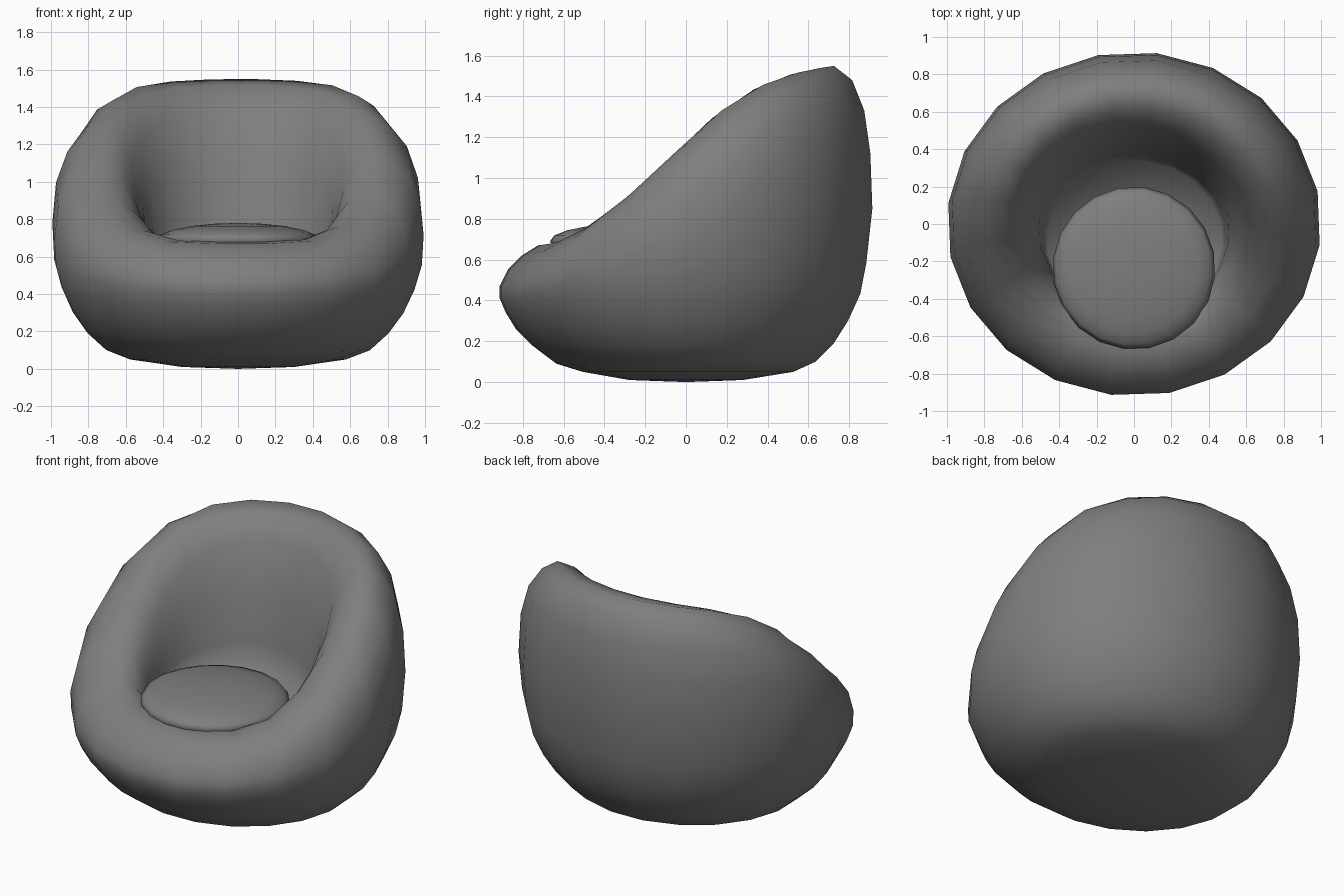
import bpy, bmesh
from math import sin, cos, radians, tau

cube = bpy.data.objects.get("Cube")
if cube:
    bpy.data.objects.remove(cube, do_unlink=True)

SIDES = 20
TURN = radians(11)

fabric = bpy.data.materials.new("grey fabric")
fabric.use_nodes = True
fabric.diffuse_color = (0.21, 0.21, 0.21, 1)
fabric.node_tree.nodes["Principled BSDF"].inputs["Base Color"].default_value = fabric.diffuse_color


def ring_points(half_width, front_y, back_y, front_z, side_z, back_z):
    """Oval ring whose height sweeps from the front, over the sides, to the back."""
    middle, depth = (front_y + back_y) / 2, (back_y - front_y) / 2
    rise = (back_z - front_z) / 2
    bow = (back_z + front_z) / 2 - side_z
    points = []
    for i in range(SIDES):
        angle = TURN + tau * i / SIDES
        s = sin(angle)
        # The arms drop steeply towards a low, level front
        sweep = (0.47 * s - 0.33 * s * s) * (1 - s * s)
        z = side_z + rise * (s + sweep) + bow * s * s
        points.append((half_width * cos(angle), middle + depth * s, z))
    return points


def loft(name, rings, start, end):
    """Skin a stack of rings and close both ends with a fan around a centre point."""
    bm = bmesh.new()
    loops = [[bm.verts.new(p) for p in ring_points(*r)] for r in rings]
    first, last = bm.verts.new(start), bm.verts.new(end)
    for i in range(SIDES):
        j = (i + 1) % SIDES
        bm.faces.new((first, loops[0][j], loops[0][i]))
        bm.faces.new((last, loops[-1][i], loops[-1][j]))
        for low, high in zip(loops, loops[1:]):
            bm.faces.new((low[i], low[j], high[j], high[i]))
    bmesh.ops.recalc_face_normals(bm, faces=bm.faces)
    for face in bm.faces:
        face.smooth = True
    mesh = bpy.data.meshes.new(name)
    bm.to_mesh(mesh)
    bm.free()
    mesh.materials.append(fabric)
    obj = bpy.data.objects.new(name, mesh)
    bpy.context.collection.objects.link(obj)
    return obj


# Padded shell: underside, outer wall, rolled rim, then the inner wall
# (half width, front y, back y, front z, side z, back z)
shell_rings = [
    (.30, -.28, .28, .01, .01, .01),
    (.58, -.51, .53, .05, .05, .05),
    (.71, -.64, .64, .09, .1, .1),
    (.81, -.76, .73, .18, .19, .19),
    (.89, -.84, .8, .26, .3, .3),
    (.95, -.89, .86, .34, .43, .43),
    (.99, -.92, .89, .41, .57, .58),
    (1.0, -.92, .92, .47, .75, .85),
    (.98, -.88, .91, .55, .95, 1.12),
    (.92, -.81, .88, .62, 1.1, 1.33),
    (.83, -.73, .82, .67, 1.19, 1.48),
    (.74, -.64, .73, .68, 1.22, 1.55),
    (.65, -.57, .62, .67, 1.18, 1.52),
    (.57, -.53, .52, .63, 1.03, 1.4),
    (.51, -.5, .43, .57, .83, 1.1),
    (.49, -.5, .37, .52, .64, .8),
    (.47, -.5, .34, .5, .52, .55),
]
loft("chair_shell", shell_rings, (0, 0, 0), (0, -.1, .5))

# Domed seat cushion: a flattened ball resting in the hollow
CUSHION_RADIUS, CUSHION_Y, CUSHION_Z, CUSHION_HEIGHT = .435, -.235, .69, .09
cushion_rings = []
for step in range(1, 10):
    tilt = radians(18 * step - 90)
    r = CUSHION_RADIUS * cos(tilt)
    z = CUSHION_Z + CUSHION_HEIGHT * sin(tilt)
    cushion_rings.append((r, CUSHION_Y - r, CUSHION_Y + r, z, z, z))
loft("seat_cushion", cushion_rings,
     (0, CUSHION_Y, CUSHION_Z - CUSHION_HEIGHT),
     (0, CUSHION_Y, CUSHION_Z + CUSHION_HEIGHT))
